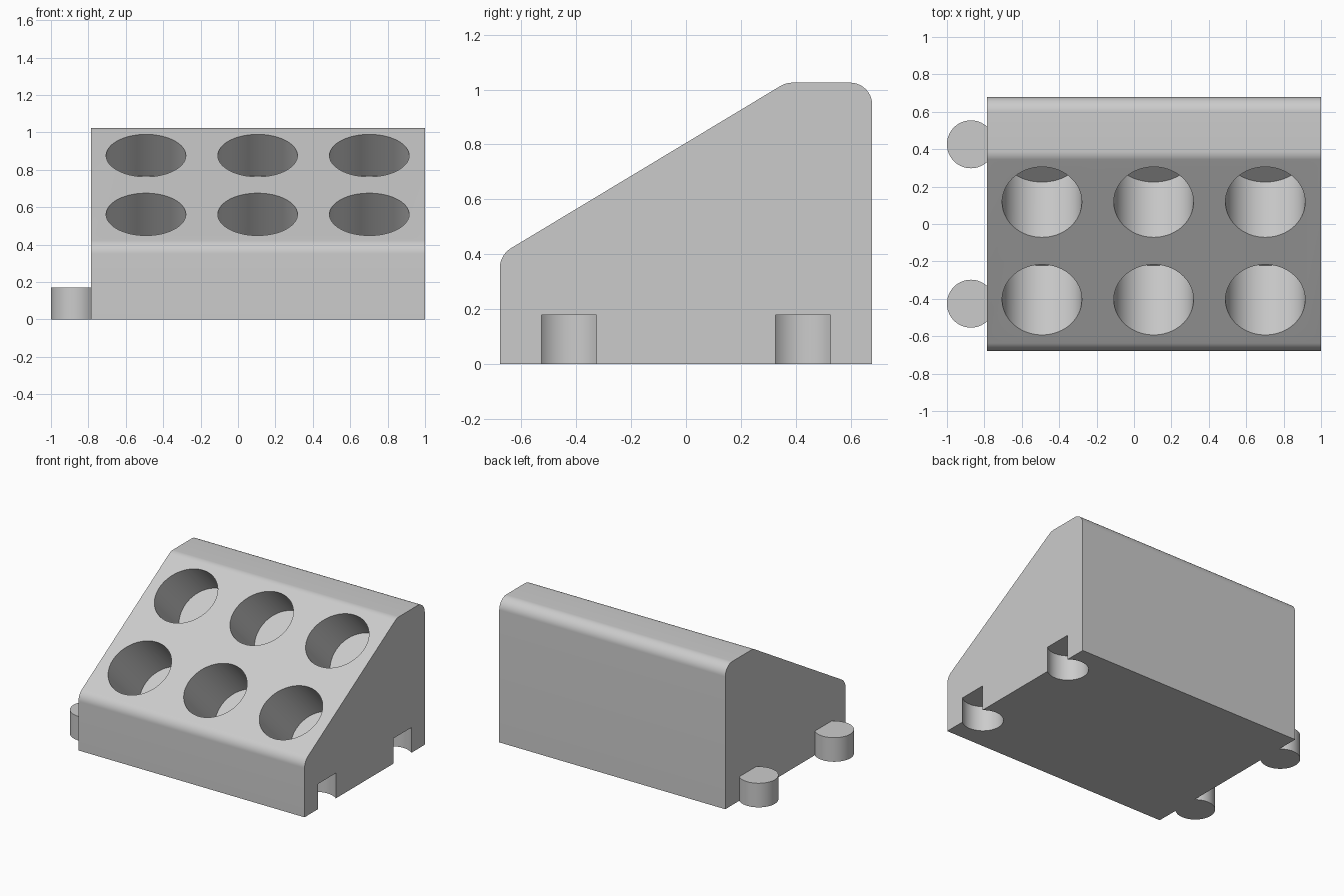
import bpy, bmesh
from math import radians, sin, tan
from mathutils import Vector, Matrix

if "Cube" in bpy.data.objects:
    bpy.data.objects.remove(bpy.data.objects["Cube"])

grey = bpy.data.materials.new("plain_grey")
grey.use_nodes = True
colour = (0.6, 0.6, 0.6, 1)
grey.diffuse_color = colour
grey.node_tree.nodes["Principled BSDF"].inputs["Base Color"].default_value = colour

LEFT, RIGHT, DEPTH, TOP = -0.785, 1.0, 0.678, 1.025
SLOPE = 0.602


def make_object(name, bm):
    bmesh.ops.recalc_face_normals(bm, faces=bm.faces)
    mesh = bpy.data.meshes.new(name)
    bm.to_mesh(mesh)
    bm.free()
    mesh.materials.append(grey)
    obj = bpy.data.objects.new(name, mesh)
    bpy.context.collection.objects.link(obj)
    return obj


def cylinder(name, radius, start, end):
    """Closed cylinder running between two points."""
    start, end = Vector(start), Vector(end)
    axis = end - start
    turn = axis.to_track_quat('Z', 'Y').to_matrix().to_4x4()
    bm = bmesh.new()
    bmesh.ops.create_cone(bm, cap_ends=True, segments=96, radius1=radius,
                          radius2=radius, depth=axis.length,
                          matrix=Matrix.Translation((start + end) / 2) @ turn)
    return make_object(name, bm)


def combine(target, tool, operation):
    mod = target.modifiers.new(operation, 'BOOLEAN')
    mod.operation, mod.object, mod.solver = operation, tool, 'EXACT'
    bpy.context.view_layer.objects.active = target
    bpy.ops.object.modifier_apply(modifier=mod.name)
    bpy.data.objects.remove(tool)


def fillet(before, corner, after, radius, steps=10):
    """Points of a round corner in the side profile."""
    corner = Vector(corner)
    a = (Vector(before) - corner).normalized()
    b = (Vector(after) - corner).normalized()
    half = a.angle(b) / 2
    centre = corner + (a + b).normalized() * radius / sin(half)
    p = (corner + a * radius / tan(half) - centre).normalized()
    q = (corner + b * radius / tan(half) - centre).normalized()
    return [centre + p.lerp(q, i / steps).normalized() * radius
            for i in range(steps + 1)]


# Sloped body: rounded side profile extruded along x
base_front, base_back = (-DEPTH, 0), (DEPTH, 0)
front = (-DEPTH, 0.806 - SLOPE * DEPTH)
crest = ((TOP - 0.806) / SLOPE, TOP)
back = (DEPTH, TOP)
profile = [Vector(base_front)]
profile += fillet(base_front, front, crest, 0.085)
profile += fillet(front, crest, back, 0.085)
profile += fillet(crest, back, base_back, 0.08)
profile.append(Vector(base_back))
bm = bmesh.new()
face = bm.faces.new([bm.verts.new((LEFT, p.x, p.y)) for p in profile])
side = bmesh.ops.extrude_face_region(bm, geom=[face])
bmesh.ops.translate(bm, vec=(RIGHT - LEFT, 0, 0),
                    verts=[v for v in side["geom"] if isinstance(v, bmesh.types.BMVert)])
# Close the starting end if the extrusion left it open
bmesh.ops.holes_fill(bm, edges=[e for e in bm.edges if e.is_boundary], sides=0)
body = make_object("sloped_holder", bm)

# Six blind round pockets leaning back at 45 degrees
for y, travel in ((-0.405, 0.333), (0.117, 0.258)):
    z = 0.806 + SLOPE * y
    for x in (-0.492, 0.105, 0.702):
        combine(body, cylinder("pocket_cutter", 0.213, (x, y - 0.3, z + 0.3),
                               (x, y + travel, z - travel)), 'DIFFERENCE')

# Connector notches on one end, matching tabs on the other
for y in (-0.426, 0.426):
    combine(body, cylinder("notch_cutter", 0.133, (0.913, y, -0.1), (0.913, y, 0.18)),
            'DIFFERENCE')
    combine(body, cylinder("tab", 0.128, (-0.872, y, 0), (-0.872, y, 0.172)), 'UNION')

bpy.ops.object.select_all(action='DESELECT')
body.select_set(True)
bpy.context.view_layer.objects.active = body
bpy.ops.object.shade_smooth_by_angle(angle=radians(30))
